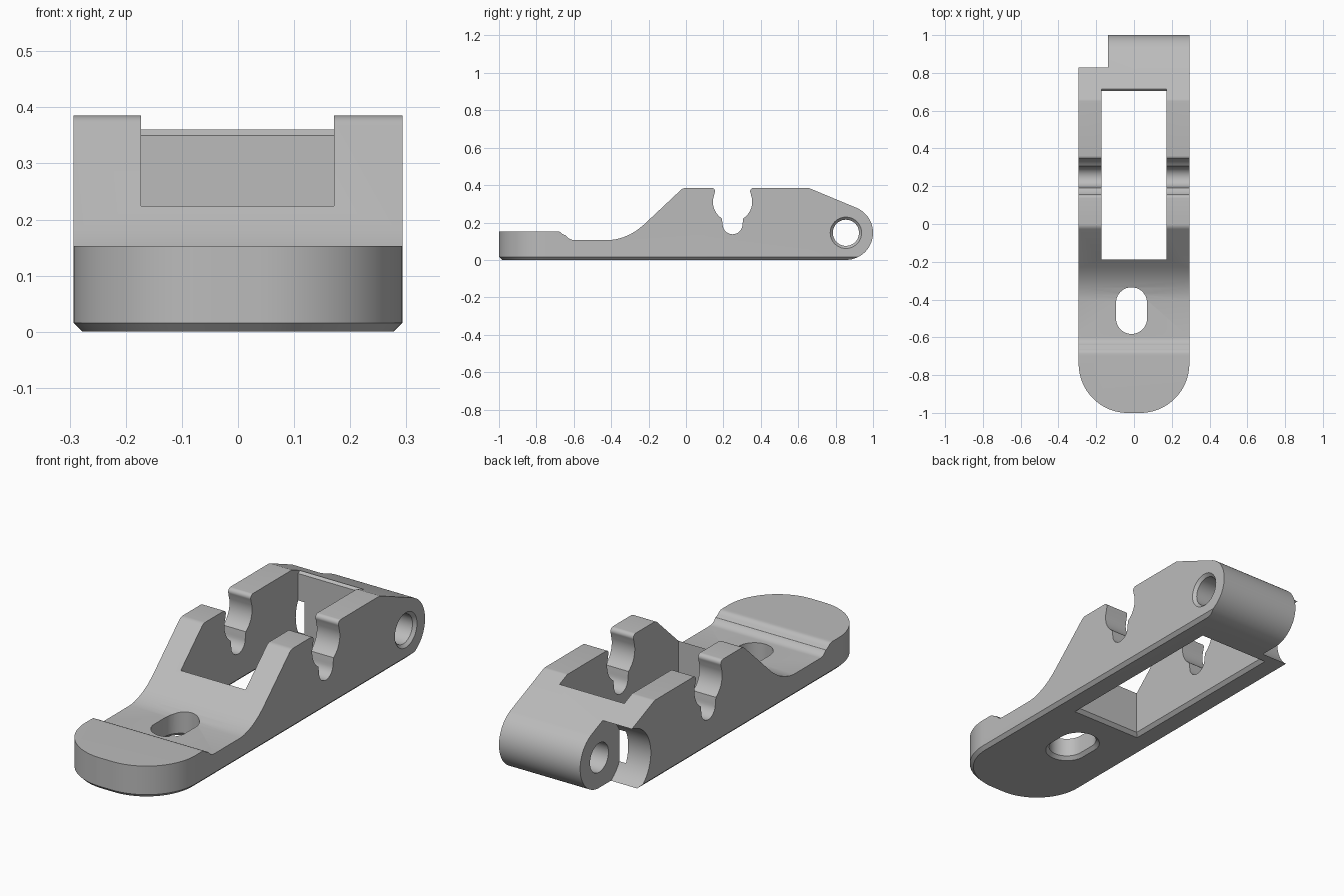
import bpy, bmesh
from math import cos, sin, radians

if "Cube" in bpy.data.objects:
    bpy.data.objects.remove(bpy.data.objects["Cube"])

CHAMFER = 0.016
HALF_W = 0.293
BOSS = (0.855, 0.145)      # hinge axis in y, z


def arc(cx, cy, r, a0, a1, n):
    """Points on an arc, angles in degrees."""
    angles = [radians(a0 + (a1 - a0) * i / n) for i in range(n + 1)]
    return [(cx + r * cos(a), cy + r * sin(a)) for a in angles]


def loft(name, sections):
    """Closed solid skinned through matching rings of points."""
    bm = bmesh.new()
    rings = [[bm.verts.new(p) for p in s] for s in sections]
    n = len(rings[0])
    for a, b in zip(rings, rings[1:]):
        for i in range(n):
            j = (i + 1) % n
            bm.faces.new((a[i], a[j], b[j], b[i]))
    bm.faces.new(rings[0])
    bm.faces.new(rings[-1])
    bmesh.ops.recalc_face_normals(bm, faces=bm.faces)
    mesh = bpy.data.meshes.new(name)
    bm.to_mesh(mesh)
    bm.free()
    obj = bpy.data.objects.new(name, mesh)
    bpy.context.collection.objects.link(obj)
    return obj


def side_prism(name, stations):
    """Solid along x from (x, yz outline) pairs."""
    return loft(name, [[(x, y, z) for y, z in pts] for x, pts in stations])


def plan_prism(name, stations):
    """Solid along z from (z, xy outline) pairs."""
    return loft(name, [[(x, y, z) for x, y in pts] for z, pts in stations])


def combine(target, tool, operation):
    mod = target.modifiers.new(operation, "BOOLEAN")
    mod.operation = operation
    mod.solver = "EXACT"
    mod.object = tool
    bpy.ops.object.select_all(action="DESELECT")
    bpy.context.view_layer.objects.active = target
    target.select_set(True)
    bpy.ops.object.modifier_apply(modifier=mod.name)
    bpy.data.objects.remove(tool)


# Side outline: toe pad, dip, ramp, top, slope and hinge boss
ramp = [(-0.40, 0.107), (-0.37, 0.111), (-0.335, 0.121), (-0.30, 0.136),
        (-0.265, 0.157), (-0.23, 0.184)]
outline = [(-1.05, 0), (-1.05, 0.153), (-0.70, 0.153)]
outline += arc(-0.69, 0.118, 0.035, 85, 35, 5)
outline += arc(-0.60, 0.155, 0.048, 210, 270, 7)
outline += ramp + arc(0.0, 0.345, 0.04, 132, 90, 6)
outline += [(0.65, 0.385)] + arc(0.65, 0.355, 0.03, 85, 66, 3)
outline += arc(*BOSS, 0.145, 65, -90, 36)
body = side_prism("lever_bracket", [(-0.4, outline), (0.4, outline)])


# Plan shape with rounded toe and chamfered underside
def plan(inset):
    r = 0.26 - inset
    pts = arc(-0.033, -0.74, r, 180, 270, 24) + arc(0.033, -0.74, r, 270, 360, 24)
    w = HALF_W - inset
    return pts + [(w, 1.1), (-w, 1.1)]


combine(body, plan_prism("plan", [(0, plan(CHAMFER)), (CHAMFER, plan(0)),
                                  (0.6, plan(0))]), "INTERSECT")


# Rectangular opening, flared at the bottom
def window(g):
    return [(-0.173 - g, -0.187 - g), (0.171 + g, -0.187 - g),
            (0.171 + g, 0.703 + g), (-0.173 - g, 0.703 + g)]


combine(body, plan_prism("opening", [(-0.01, window(0.026)), (CHAMFER, window(0)),
                                     (0.6, window(0))]), "DIFFERENCE")
lip = [(0.6, 0.35), (0.703, 0.35), (0.716, 0.361), (0.716, 0.5), (0.6, 0.5)]
combine(body, side_prism("lip", [(-0.173, lip), (0.171, lip)]), "DIFFERENCE")


# Mounting slot, flared at the bottom
def slot(g):
    r = 0.082 + g
    return arc(-0.013, -0.417, r, 0, 180, 20) + arc(-0.013, -0.5, r, 180, 360, 20)


combine(body, plan_prism("slot", [(-0.01, slot(0.026)), (CHAMFER, slot(0)),
                                  (0.6, slot(0))]), "DIFFERENCE")

# Keyhole saddle across both side walls
saddle = [(0.13, 0.45), (0.13, 0.386)] + arc(0.137, 0.367, 0.018, 80, -30, 7)
saddle += arc(0.249, 0.31, 0.105, 160, 237, 10)
saddle += arc(0.249, 0.19, 0.053, 180, 360, 16)
saddle += arc(0.249, 0.31, 0.105, 303, 380, 10)
saddle += arc(0.361, 0.367, 0.018, 210, 100, 7) + [(0.368, 0.386), (0.368, 0.45)]
combine(body, side_prism("saddle", [(-0.5, saddle), (0.5, saddle)]), "DIFFERENCE")

# Hinge clearance at one corner, then the pin hole with a countersink
ring = arc(*BOSS, 0.17, 0, 355, 71)
combine(body, side_prism("clearance", [(-0.5, ring), (-0.138, ring)]), "DIFFERENCE")
bore = arc(*BOSS, 0.07, 0, 352.5, 47)
sink = arc(*BOSS, 0.094, 0, 352.5, 47)
combine(body, side_prism("pin_hole", [(-0.5, bore), (HALF_W - 0.014, bore),
                                      (HALF_W + 0.01, sink)]), "DIFFERENCE")

# Single matte grey
grey = bpy.data.materials.new("plain_grey")
grey.use_nodes = True
color = (0.5, 0.5, 0.5, 1)
grey.diffuse_color = color
grey.node_tree.nodes["Principled BSDF"].inputs["Base Color"].default_value = color
body.data.materials.clear()
body.data.materials.append(grey)
for face in body.data.polygons:
    face.material_index = 0

bpy.ops.object.select_all(action="DESELECT")
body.select_set(True)
bpy.context.view_layer.objects.active = body
bpy.ops.object.shade_smooth_by_angle(angle=radians(30))
